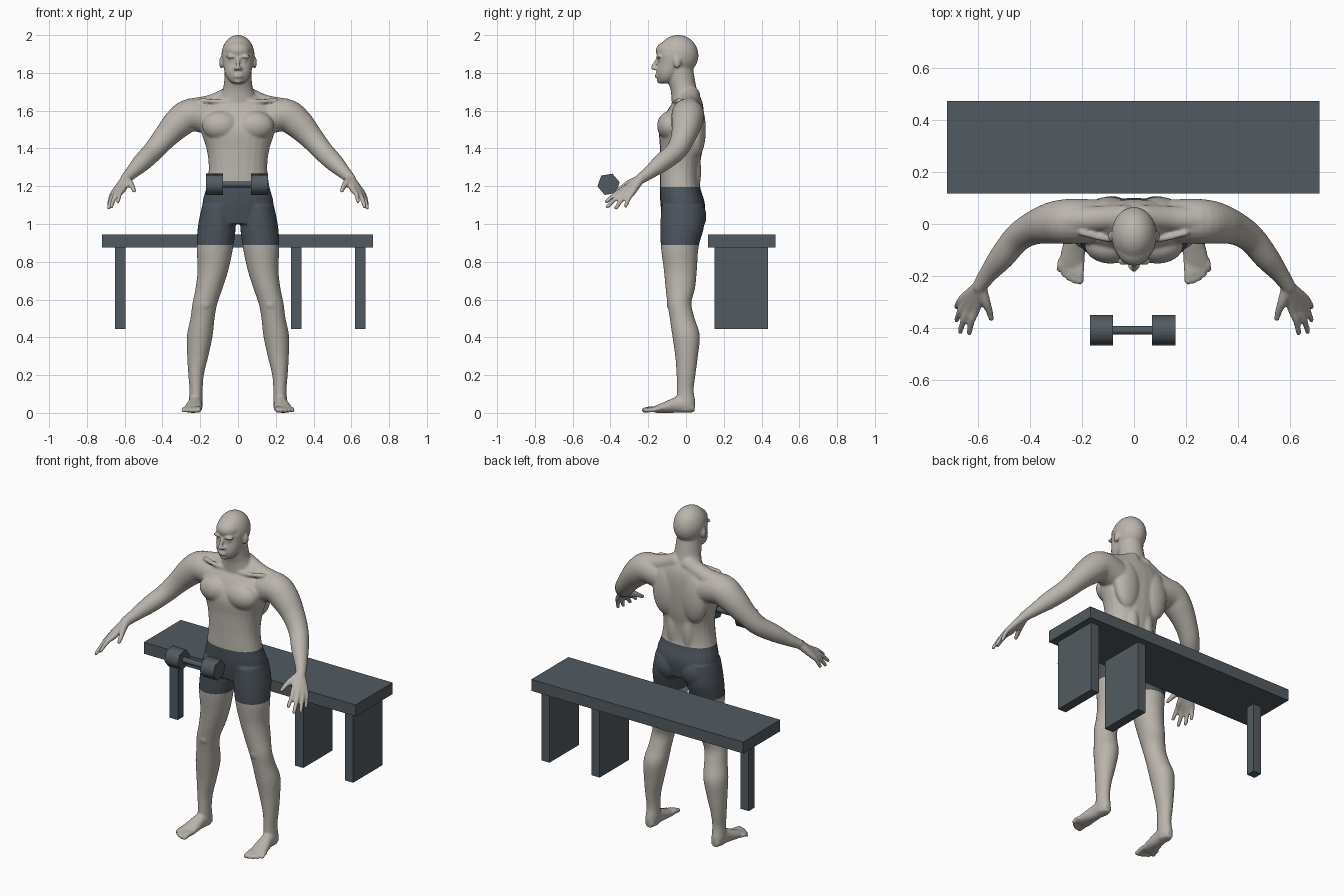
import bpy
import bmesh
from math import cos, sin, pi, radians, copysign
from mathutils import Matrix, Vector

default_cube = bpy.data.objects.get("Cube")
if default_cube:
    bpy.data.objects.remove(default_cube, do_unlink=True)


def material(name, colour):
    mat = bpy.data.materials.new(name)
    mat.use_nodes = True
    mat.diffuse_color = (*colour, 1)
    mat.node_tree.nodes["Principled BSDF"].inputs["Base Color"].default_value = (*colour, 1)
    return mat


skin = material("skin", (0.49, 0.455, 0.41))
shorts = material("shorts cloth", (0.07, 0.086, 0.105))
slate = material("slate grey", (0.085, 0.105, 0.12))


def make_object(name, bm, *materials):
    mesh = bpy.data.meshes.new(name)
    bmesh.ops.recalc_face_normals(bm, faces=bm.faces)
    bm.to_mesh(mesh)
    bm.free()
    for mat in materials:
        mesh.materials.append(mat)
    obj = bpy.data.objects.new(name, mesh)
    bpy.context.collection.objects.link(obj)
    return obj


def box(name, low, high):
    bm = bmesh.new()
    low, high = Vector(low), Vector(high)
    place = Matrix.Translation((low + high) / 2) @ Matrix.Diagonal((*(high - low), 1))
    bmesh.ops.create_cube(bm, size=1, matrix=place)
    return make_object(name, bm, slate)


def hex_bar(name, x, length, radius):
    bm = bmesh.new()
    turn = Matrix.Rotation(radians(10), 4, 'X') @ Matrix.Rotation(pi / 2, 4, 'Y')
    bmesh.ops.create_cone(bm, cap_ends=True, segments=6, radius1=radius, radius2=radius,
                          depth=length, matrix=Matrix.Translation((x, -0.41, 1.21)) @ turn)
    obj = make_object(name, bm, slate)
    bpy.ops.object.select_all(action='DESELECT')
    obj.select_set(True)
    bpy.context.view_layer.objects.active = obj
    bpy.ops.object.shade_smooth_by_angle(angle=radians(70))


# ---- helpers for organic forms, all gathered in one mesh
body_bm = bmesh.new()
SIDES = 24


def smooth_path(points, steps=5):
    """Catmull-Rom interpolation of every component."""
    padded = [points[0]] + list(points) + [points[-1]]
    result = []
    for p0, p1, p2, p3 in zip(padded, padded[1:], padded[2:], padded[3:]):
        for k in range(steps):
            t = k / steps
            result.append([b + t * ((c - a) + t * ((2 * a - 5 * b + 4 * c - d)
                           + t * (3 * b - a - 3 * c + d))) / 2
                           for a, b, c, d in zip(p0, p1, p2, p3)])
    return result + [list(points[-1])]


def skin_rings(rings):
    loops = [[body_bm.verts.new(co) for co in ring] for ring in rings]
    for lower, upper in zip(loops, loops[1:]):
        for i in range(SIDES):
            j = (i + 1) % SIDES
            body_bm.faces.new((lower[i], lower[j], upper[j], upper[i]))
    body_bm.faces.new(loops[0][::-1])
    body_bm.faces.new(loops[-1])


def loft(points, s=1, depth_axis='Y', power=1.0):
    """Points are x, y, z, half width, half depth."""
    rings = []
    out = Vector((0, 1, 0)) if depth_axis == 'Y' else Vector((0, 0, 1))
    for x, y, z, a, b in smooth_path(points):
        ring = []
        for i in range(SIDES):
            u, v = cos(2 * pi * i / SIDES), sin(2 * pi * i / SIDES)
            u, v = copysign(abs(u) ** power, u), copysign(abs(v) ** power, v)
            ring.append(Vector((s * (x + a * u), y, z)) + out * b * v)
        rings.append(ring)
    skin_rings(rings)


def blob(centre, size, s=1):
    x, y, z = centre
    place = Matrix.Translation((s * x, y, z)) @ Matrix.Diagonal((*size, 1))
    bmesh.ops.create_uvsphere(body_bm, u_segments=24, v_segments=16, radius=1, matrix=place)


def tube(points, s=1):
    """Round limb with rounded ends; points are x, y, z, radius."""
    path = smooth_path(points)
    rings = []
    for i, (x, y, z, r) in enumerate(path):
        ahead, behind = path[min(i + 1, len(path) - 1)], path[max(i - 1, 0)]
        along = (Vector(ahead[:3]) - Vector(behind[:3])).normalized()
        side = along.cross(Vector((1, 0, 1))).normalized()
        up = side.cross(along)
        ring = []
        for k in range(SIDES):
            angle = 2 * pi * k / SIDES
            p = Vector((x, y, z)) + r * (side * cos(angle) + up * sin(angle))
            ring.append((s * p.x, p.y, p.z))
        rings.append(ring)
    skin_rings(rings)
    for x, y, z, r in (points[0], points[-1]):
        blob((x, y, z), (r, r, r), s)


# ---- torso and neck
loft([(0, -.015, 1.0, .15, .105), (0, -.017, 1.1, .188, .118), (0, -.032, 1.2, .166, .106),
      (0, -.032, 1.3, .155, .105), (0, -.025, 1.4, .167, .113), (0, -.023, 1.5, .198, .118),
      (0, -.005, 1.59, .2, .1), (0, .01, 1.65, .15, .075), (0, .005, 1.69, .09, .06)], power=.9)
loft([(0, .0, 1.63, .11, .075), (0, -.01, 1.7, .085, .07), (0, -.022, 1.75, .074, .072),
      (0, -.04, 1.84, .07, .075)])

# ---- head
blob((0, -.042, 1.893), (.088, .108, .108))
blob((0, -.08, 1.917), (.072, .081, .055))
loft([(0, -.112, 1.745, .03, .03), (0, -.102, 1.765, .053, .047), (0, -.09, 1.8, .07, .067),
      (0, -.073, 1.86, .08, .076), (0, -.07, 1.9, .082, .08)])
blob((0, -.137, 1.757), (.022, .018, .014))
tube([(0, -.15, 1.875, .009), (0, -.164, 1.85, .01), (0, -.175, 1.827, .012)])
for z in (1.79, 1.778):
    blob((0, -.152, z), (.025, .013, .006))

leg = [(.105, -.02, 1.1, .085, .11), (.112, -.02, .99, .1, .116), (.122, -.033, .88, .097, .1),
       (.132, -.03, .76, .082, .088), (.153, -.03, .66, .072, .078), (.175, -.035, .58, .066, .064),
       (.188, -.02, .5, .064, .066), (.202, 0, .41, .068, .073), (.213, .003, .3, .056, .06),
       (.222, 0, .2, .041, .05), (.222, -.004, .12, .035, .045), (.224, 0, .05, .037, .05),
       (.224, 0, .008, .03, .042)]
foot = [(.223, .045, .025, .024, .022), (.224, 0, .045, .036, .045), (.228, -.05, .043, .038, .043),
        (.235, -.11, .03, .047, .03), (.242, -.165, .018, .05, .018)]
arm = [(.15, .01, 1.56, .085), (.25, .01, 1.577, .087), (.32, .003, 1.53, .08),
       (.39, -.017, 1.455, .064), (.45, -.055, 1.385, .055), (.51, -.128, 1.325, .049),
       (.56, -.19, 1.275, .036), (.595, -.24, 1.24, .028)]
# knuckle and tip of each finger
fingers = [((.608, -.325, 1.185), (.635, -.42, 1.12)), ((.632, -.32, 1.175), (.67, -.415, 1.092)),
           ((.648, -.305, 1.167), (.684, -.37, 1.085)), ((.655, -.283, 1.168), (.684, -.32, 1.095))]

for s in (1, -1):
    # face details
    blob((.088, -.047, 1.855), (.012, .02, .032), s)
    blob((.036, -.145, 1.886), (.03, .015, .009), s)
    blob((.033, -.134, 1.866), (.016, .013, .009), s)
    blob((.014, -.162, 1.822), (.01, .012, .009), s)
    # chest, collarbone, shoulder slope, back and buttock
    blob((.09, -.083, 1.52), (.1, .07, .078), s)
    tube([(.02, -.06, 1.645, .012), (.11, -.056, 1.648, .012), (.2, -.035, 1.655, .012)], s)
    tube([(.04, .025, 1.68, .05), (.14, .02, 1.635, .05), (.25, .015, 1.61, .055)], s)
    blob((.095, .055, 1.5), (.085, .05, .15), s)
    blob((.05, .03, 1.28), (.045, .05, .15), s)
    blob((.087, .035, 1.04), (.085, .073, .09), s)
    # leg, kneecap, foot and toes
    loft(leg, s)
    blob((.174, -.08, .578), (.032, .022, .036), s)
    loft(foot, s, depth_axis='Z')
    for i in range(5):
        x, r = .204 + .02 * i, .0145 - .001 * i
        tip = -.22 + .0028 * i * i
        tube([(x, -.14, .02, r), (x + .003, (tip - .14) / 2, .021, r), (x + .005, tip, r, r)], s)
    # arm, fingers and thumb
    tube(arm, s)
    for knuckle, tip in fingers:
        middle = [(k + t) / 2 for k, t in zip(knuckle, tip)]
        tube([(.595, -.24, 1.24, .024), (*knuckle, .017), (middle[0] + .004, middle[1], middle[2] + .007, .013),
              (*tip, .0105)], s)
    tube([(.592, -.245, 1.235, .025), (.572, -.3, 1.215, .019), (.558, -.335, 1.195, .014),
          (.55, -.365, 1.175, .011)], s)

# ---- fuse the forms into one smooth body
body = make_object("body", body_bm, skin, shorts)
fuse = body.modifiers.new("fuse", 'REMESH')
fuse.mode = 'VOXEL'
fuse.voxel_size = 0.0065
relax = body.modifiers.new("relax", 'SMOOTH')
relax.factor = 0.5
relax.iterations = 5
bpy.context.view_layer.update()
graph = bpy.context.evaluated_depsgraph_get()
fused = bpy.data.meshes.new_from_object(body.evaluated_get(graph))
body.modifiers.clear()

# ---- shorts cut into the body between waist and thigh
HEM, WAIST = 0.89, 1.195
bm = bmesh.new()
bm.from_mesh(fused)
for height in (HEM, WAIST):
    bmesh.ops.bisect_plane(bm, geom=bm.verts[:] + bm.edges[:] + bm.faces[:],
                           plane_co=(0, 0, height), plane_no=(0, 0, 1))
for face in bm.faces:
    c = face.calc_center_median()
    face.material_index = int(HEM < c.z < WAIST and abs(c.x) < 0.35)
    face.smooth = True
bm.to_mesh(fused)
bm.free()
fused.materials.clear()
for mat in (skin, shorts):
    fused.materials.append(mat)
body.data = fused
for face, in_shorts in [(f, HEM < f.center.z < WAIST and abs(f.center.x) < 0.35) for f in fused.polygons]:
    face.material_index = int(in_shorts)

# ---- bench
box("bench_top", (-.72, .117, .875), (.715, .475, .945))
box("bench_post", (-.65, .267, .445), (-.595, .322, .875))
box("bench_inner_panel", (.28, .15, .445), (.337, .435, .875))
box("bench_outer_panel", (.62, .15, .445), (.675, .435, .875))

# ---- dumbbell
hex_bar("dumbbell_handle", -.005, .17, .017)
hex_bar("dumbbell_right_weight", -.125, .09, .06)
hex_bar("dumbbell_left_weight", .115, .09, .06)
